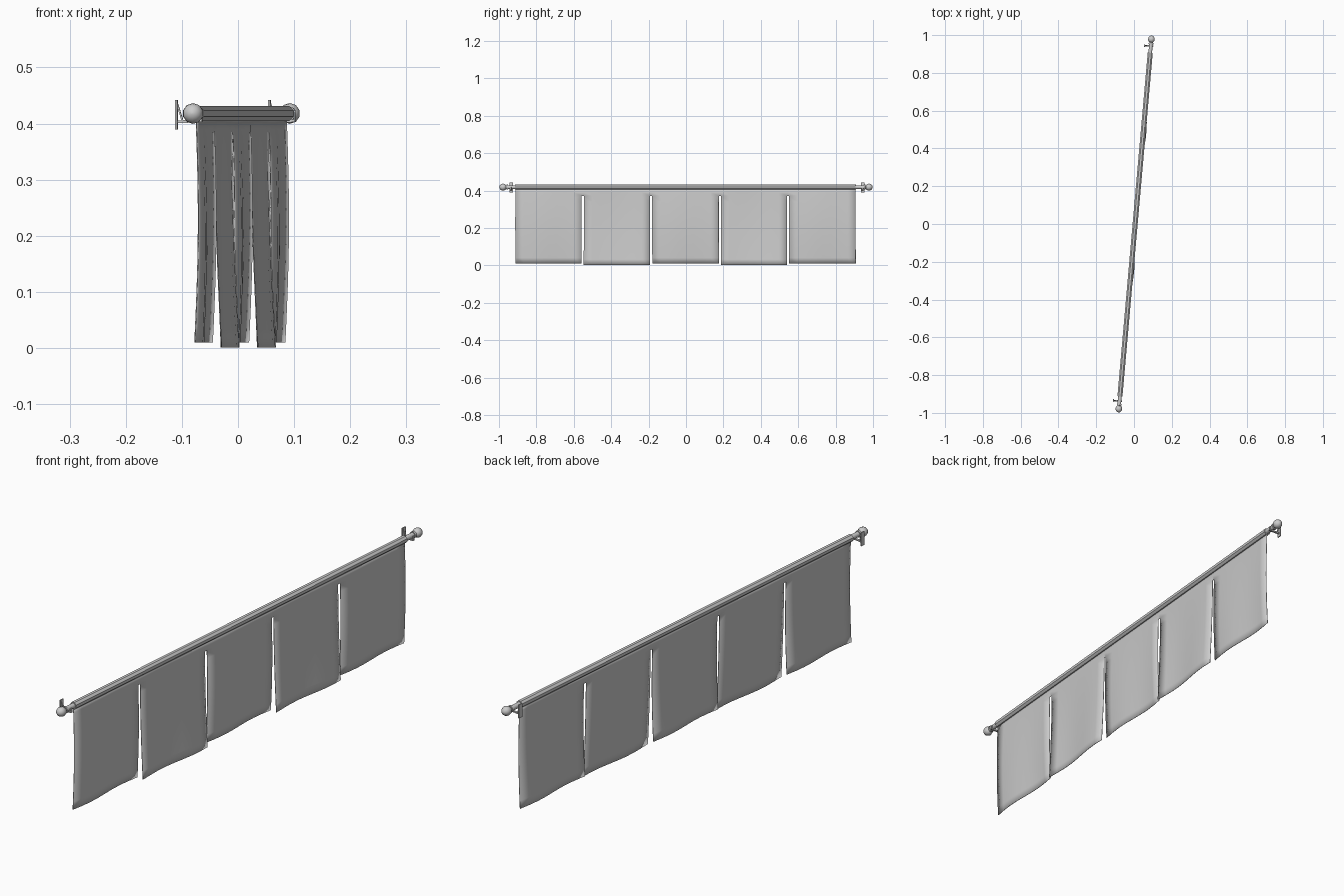
import bpy, bmesh, math
from mathutils import Matrix, Vector

if "Cube" in bpy.data.objects:
    bpy.data.objects.remove(bpy.data.objects["Cube"])

# Everything is built along local Y, then turned so the pole runs slightly diagonally
FRAME = Matrix.Translation((0.006, 0, 0)) @ Matrix.Rotation(math.radians(-5.04), 4, 'Z')
Z_ROD = 0.418

def finish(bm, name, smooth=None):
    bmesh.ops.recalc_face_normals(bm, faces=bm.faces[:])
    bm.transform(FRAME)
    me = bpy.data.meshes.new(name)
    bm.to_mesh(me)
    bm.free()
    ob = bpy.data.objects.new(name, me)
    bpy.context.collection.objects.link(ob)
    if smooth:
        bpy.ops.object.select_all(action='DESELECT')
        ob.select_set(True)
        bpy.context.view_layer.objects.active = ob
        bpy.ops.object.shade_smooth_by_angle(angle=math.radians(smooth))
    return ob

def lathe(name, profile, sides, smooth=None):
    """Revolve (y, radius) points around the pole axis."""
    bm = bmesh.new()
    rings = []
    for y, r in profile:
        rings.append([bm.verts.new((r * math.cos(a), y, Z_ROD + r * math.sin(a)))
                      for a in (2 * math.pi * (i + 0.5) / sides for i in range(sides))])
    for a, b in zip(rings, rings[1:]):
        for i in range(sides):
            j = (i + 1) % sides
            bm.faces.new((a[i], a[j], b[j], b[i]))
    bm.faces.new(rings[0])
    bm.faces.new(rings[-1])
    return finish(bm, name, smooth)

def bar(bm, a, b, width, thick):
    """Box between two points in the XZ plane, width along Y."""
    a, b = Vector(a), Vector(b)
    d = b - a
    rot = Matrix.Rotation(-math.atan2(d.z, d.x), 4, 'Y')
    bmesh.ops.create_cube(bm, size=1, matrix=Matrix.Translation((a + b) / 2) @ rot
                          @ Matrix.Diagonal((d.length, width, thick, 1)))

# Pole and the fabric sleeve around it
lathe("pole", [(-0.97, 0.010), (0.97, 0.010)], 12, 40)
lathe("curtain_sleeve", [(-0.916, 0.0145), (0.911, 0.0145)], 8)

# Round finials with a short collar
for side, tag in ((-1, "near"), (1, "far")):
    ball = [(side * 0.955, 0.013), (side * 0.963, 0.013)]
    for k in range(1, 8):
        a = math.pi * k / 8
        ball.append((side * (0.982 - 0.0195 * math.cos(a)), 0.0185 * math.sin(a)))
    ball.append((side * 1.0015, 0.001))
    lathe("finial_" + tag, ball, 10, 50)

# Wall brackets: plate, lower arm, diagonal brace and cradle
for y, tag in ((-0.941, "near"), (0.946, "far")):
    bm = bmesh.new()
    bar(bm, (-0.033, y, 0.389), (-0.033, y, 0.442), 0.018, 0.004)
    bar(bm, (-0.033, y, 0.403), (0.010, y, 0.405), 0.008, 0.005)
    bar(bm, (-0.032, y, 0.436), (-0.022, y, 0.404), 0.006, 0.003)
    bar(bm, (0.0115, y, 0.403), (0.0115, y, 0.420), 0.008, 0.003)
    finish(bm, "bracket_" + tag)

# Curtain: five wavy panels joined only at the header
EDGES = [(-0.916, -0.560), (-0.548, -0.192), (-0.181, 0.176), (0.188, 0.543), (0.554, 0.911)]
ROWS, COLS, HEADER = 14, 8, 2
bm = bmesh.new()
last_col = None
for p, (y0, y1) in enumerate(EDGES):
    even = p % 2
    bottom = 0.001 if even else 0.010
    grid = []
    for r in range(ROWS + 1):
        if r <= HEADER:
            z = 0.408 - 0.036 * r / HEADER
        else:
            z = 0.372 + (bottom - 0.372) * (r - HEADER) / (ROWS - HEADER)
        t = (0.408 - z) / 0.408
        row = []
        for c in range(COLS + 1):
            u = c / COLS
            base = 0.010 if even else -0.003
            swing = base * t ** 1.3 + (-0.002 if even else 0.005) * math.sin(math.pi * t)
            wave = 0.006 * math.sin(2 * math.pi * u + (2.6 if even else 0.0)) * t ** 0.7
            row.append(bm.verts.new((swing + wave, y0 + (y1 - y0) * u, z)))
        grid.append(row)
    for r in range(ROWS):
        for c in range(COLS):
            bm.faces.new((grid[r][c], grid[r][c + 1], grid[r + 1][c + 1], grid[r + 1][c]))
    if last_col:
        for r in range(HEADER):
            bm.faces.new((last_col[r], grid[r][0], grid[r + 1][0], last_col[r + 1]))
    last_col = [row[-1] for row in grid]
curtain = finish(bm, "curtain_panels", 40)
mod = curtain.modifiers.new("cloth_thickness", 'SOLIDIFY')
mod.thickness = 0.002
mod.offset = 0
